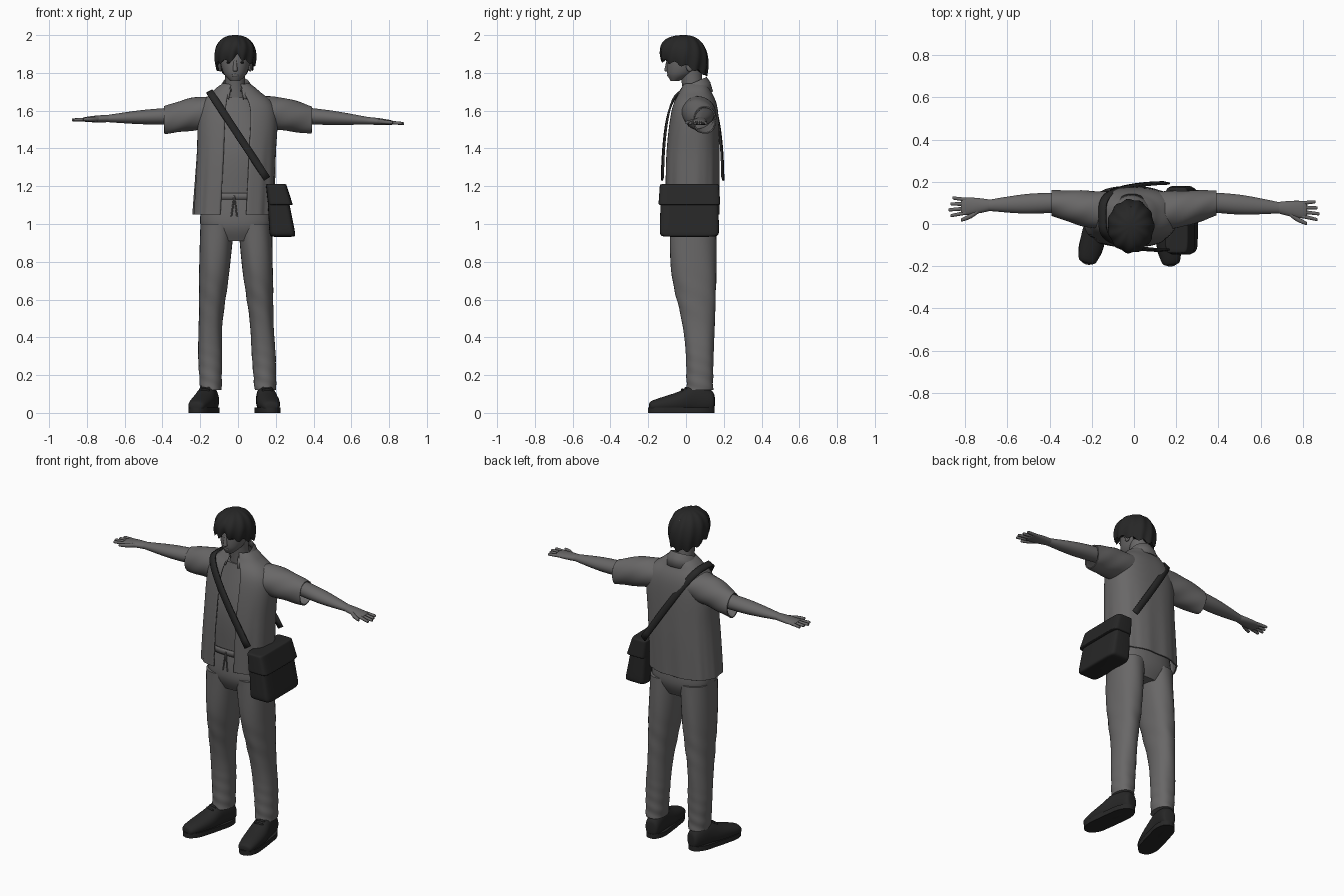
import bpy, bmesh
from math import sin, cos, pi, exp, radians
from mathutils import Vector

cube = bpy.data.objects.get("Cube")
if cube:
    bpy.data.objects.remove(cube)


def material(name, colour):
    result = bpy.data.materials.new(name)
    result.use_nodes = True
    result.diffuse_color = colour
    shader = result.node_tree.nodes["Principled BSDF"]
    shader.inputs["Base Color"].default_value = colour
    shader.inputs["Roughness"].default_value = 0.8
    return result


GREY = material("warm_grey", (0.14, 0.136, 0.136, 1))
DARK = material("charcoal", (0.02, 0.02, 0.02, 1))


def skin_rows(name, rows, colour, closed=True, cap=True, solid=0):
    """Bridge rows of points into a smooth surface."""
    bm = bmesh.new()
    grid = [[bm.verts.new(point) for point in row] for row in rows]
    count = len(grid[0])
    for low, high in zip(grid, grid[1:]):
        for i in range(count if closed else count - 1):
            following = (i + 1) % count
            bm.faces.new((low[i], low[following], high[following], high[i]))
    if cap and closed:
        bm.faces.new(grid[0])
        bm.faces.new(grid[-1])
    bmesh.ops.recalc_face_normals(bm, faces=bm.faces)
    mesh = bpy.data.meshes.new(name)
    bm.to_mesh(mesh)
    bm.free()
    mesh.materials.append(colour)
    part = bpy.data.objects.new(name, mesh)
    bpy.context.collection.objects.link(part)
    if solid:
        thickness = part.modifiers.new("thickness", 'SOLIDIFY')
        thickness.thickness, thickness.offset = solid, 0
    bpy.ops.object.select_all(action='DESELECT')
    part.select_set(True)
    bpy.context.view_layer.objects.active = part
    bpy.ops.object.shade_smooth_by_angle(angle=radians(50))
    return part


def power(value, exponent):
    """Signed power, used for rounded-square sections."""
    return (1 if value > 0 else -1) * abs(value) ** exponent


def sample(keys, amount):
    """Smooth curve through the keys, amount running from 0 to 1."""
    place = amount * (len(keys) - 1)
    i = min(int(place), len(keys) - 2)
    t = place - i
    before, start, end, after = keys[max(i - 1, 0)], keys[i], keys[i + 1], keys[min(i + 2, len(keys) - 1)]
    blend = start.lerp(end, t * t * (3 - 2 * t))
    return blend + (end - before) / 2 * t * (1 - t) ** 2 - (after - start) / 2 * t * t * (1 - t)


def loft(name, keys, colour, rows=24, sides=32, square=2, gap=0, wave=None, dome=0, **options):
    """Each key is a centre x, y, z and two radii; a dome rounds off both ends."""
    keys = [Vector(key) for key in keys]
    travel = [abs(b - a) for a, b in zip(keys[0][:3], keys[-1][:3])]
    main = travel.index(max(travel))
    first, second = [axis for axis in range(3) if axis != main]
    grid = []
    for k in range(rows + 1):
        amount = (1 - cos(pi * k / rows)) / 2
        *centre, wide, deep = sample(keys, amount)
        scale = 1
        if dome:
            scale = max(.1, (1 - abs(2 * amount - 1) ** dome) ** (1 / dome))
        row = []
        for i in range(sides):
            angle = gap - pi / 2 + 2 * (pi - gap) * i / (sides - 1 if gap else sides)
            swell = scale * (1 + (wave(angle, centre[main]) if wave else 0))
            point = Vector(centre)
            point[first] += wide * swell * power(cos(angle), 2 / square)
            point[second] += deep * swell * power(sin(angle), 2 / square)
            row.append(point)
        grid.append(row)
    return skin_rows(name, grid, colour, closed=not gap, **options)


def blob(name, x, y, z, wide, deep, tall, colour):
    return loft(name, [(x, y, z - tall, wide, deep), (x, y, z + tall, wide, deep)],
                colour, rows=10, sides=12, dome=2)


# Torso: tee and open shirt with hanging folds
def hanging_folds(angle, z):
    return .03 * max(0, 1.5 - z) * (sin(11 * angle) + sin(19 * angle) / 2)


loft("tee", [(-.01, .035, 1.14, .16, .11), (0, .04, 1.4, .18, .12), (-.01, .05, 1.67, .1, .07)],
     GREY, square=2.4)
loft("shirt", [(-.025, .033, 1.05, .21, .14), (-.01, .035, 1.35, .205, .14), (0, .045, 1.6, .2, .12),
               (-.01, .05, 1.7, .12, .08), (-.01, .05, 1.74, .07, .06)],
     GREY, rows=40, sides=96, square=2.5, gap=.25, solid=.008, wave=hanging_folds)

# Folded collar, low at the front opening and high at the nape
collar = []
for radius, front, back in ((.065, 1.7, 1.74), (.07, 1.715, 1.775), (.085, 1.69, 1.75), (.1, 1.66, 1.7)):
    row = []
    for i in range(33):
        angle = .4 - pi / 2 + 2 * (pi - .4) * i / 32
        height = front + (back - front) * (1 + sin(angle)) / 2
        row.append((radius * cos(angle) - .01, radius * sin(angle) + .04, height))
    collar.append(row)
skin_rows("collar", collar, GREY, closed=False, solid=.007)

# Sleeves, arms and hands
for mirror, side, droop in ((-1, "right", .04), (1, "left", .08)):
    def reach(x, wide, deep, forward=0):
        drop = droop * (x - .4)
        return mirror * x, .1 - drop - forward, 1.57 - drop, wide, deep

    def sleeve_folds(angle, x):
        return .02 * sin(4 * angle + 45 * x)

    loft(side + "_sleeve", [(mirror * .1, .06, 1.595, .09, .08), (mirror * .25, .075, 1.58, .08, .083),
                            (mirror * .39, .1, 1.55, .057, .07)],
         GREY, cap=False, solid=.007, wave=sleeve_folds)
    loft(side + "_arm", [reach(.3, .045, .045), reach(.5, .047, .038), reach(.7, .025, .018)], GREY)
    loft(side + "_palm", [reach(.67, .025, .02), reach(.75, .038, .018), reach(.82, .043, .012)],
         GREY, dome=6)
    # Four fingers fanned out, then the thumb
    for i in range(4):
        spread = .03 - .02 * i
        tip = .88 - .01 * abs(i - 1)
        loft(f"{side}_finger_{i + 1}", [reach(.79, .01, .01, spread), reach(tip, .008, .008, spread * 1.4)],
             GREY, rows=12, sides=10, dome=6)
    loft(side + "_thumb", [reach(.72, .014, .013, .01), reach(.77, .013, .012, .045),
                           reach(.82, .009, .009, .065)], GREY, rows=12, sides=10, dome=6)


# Trousers: seat, waistband, cords, legs
def leg_creases(angle, z):
    knee = exp(-((z - .6) / .1) ** 2) * sin(3 * angle + 50 * z)
    ankle = max(0, 1 - z / .4) * sin(2 * angle + 90 * z)
    return .02 * knee + .04 * ankle + .01 * sin(5 * angle + 14 * z)


loft("trouser_seat", [(-.01, .035, .91, .13, .09), (-.01, .035, 1, .19, .125), (-.015, .035, 1.16, .165, .113)],
     GREY, square=2.4)
loft("waistband", [(-.015, .035, 1.13, .172, .12), (-.015, .035, 1.165, .17, .12)],
     GREY, rows=2, square=2.4, solid=.006, cap=False)
for name, x in (("right", -.035), ("left", -.005)):
    loft(name + "_drawstring", [(x, -.097, 1.04, .004, .004), (-.02, -.09, 1.15, .004, .004)],
         GREY, rows=4, sides=8)

for mirror, side, turn in ((-1, "right", -15), (1, "left", 7)):
    loft(side + "_trouser_leg", [
        (mirror * .1 - .01, .035, 1, .09, .123), (mirror * .115 - .01, .042, .75, .08, .12),
        (mirror * .135 - .01, .065, .48, .063, .087), (mirror * .142 - .005, .073, .3, .063, .073),
        (mirror * .144, .073, .12, .057, .07)], GREY, rows=60, square=2.2, wave=leg_creases)

    # Shoe: rounded upper, waisted sole, laces
    def sole_waist(angle, z):
        return -.1 * exp(-((abs(cos(angle)) - 1) / .1) ** 2)

    shoe = [loft(side + "_shoe", [(0, 0, .06, .045, .06), (0, -.1, .075, .05, .077),
                                  (0, -.2, .055, .06, .053), (0, -.345, .035, .05, .03)],
                 DARK, dome=5, square=2.2),
            loft(side + "_sole", [(0, -.175, 0, .066, .177), (0, -.175, .028, .066, .177)],
                 DARK, rows=3, sides=48, square=2.4, wave=sole_waist)]
    for i in range(3):
        shoe.append(blob(f"{side}_lace_{i + 1}", 0, -.13 - .02 * i, .14 - .01 * i, .03, .006, .008, DARK))
    for part in shoe:
        part.location = (mirror * .135, .148, 0)
        part.rotation_euler.z = radians(turn)

# Head, neck and features
MIDDLE = -.015
loft("neck", [(-.01, .05, 1.62, .07, .06), (MIDDLE, .035, 1.73, .054, .055), (MIDDLE, .02, 1.84, .055, .06)], GREY)
loft("head", [(MIDDLE, -.06, 1.757, .025, .022), (MIDDLE, -.025, 1.8, .062, .075),
              (MIDDLE, 0, 1.88, .08, .1), (MIDDLE, 0, 1.965, .06, .08)], GREY)
loft("nose", [(MIDDLE, -.1, 1.808, .014, .016), (MIDDLE, -.095, 1.87, .008, .008)], GREY, sides=12, dome=5)
blob("lips", MIDDLE, -.09, 1.788, .019, .01, .008, GREY)
for mirror, side in ((-1, "right"), (1, "left")):
    blob(side + "_eye", MIDDLE + mirror * .034, -.09, 1.855, .013, .006, .005, DARK)
    blob(side + "_ear", MIDDLE + mirror * .08, .02, 1.84, .01, .02, .033, GREY)

# Hair: parted cap with chunky locks and a jagged edge
hair = []
BANDS = 16
for band in range(BANDS + 2):
    amount = min(1, max(.02, band / BANDS))
    polar = amount * pi / 2
    row = []
    for i in range(96):
        angle = 2 * pi * i / 96
        facing = -sin(angle)
        edge = 1.84 + facing * (.025 if facing > 0 else .05) + .009 * sin(11 * angle)
        edge += .035 * exp(-((angle - 1.55 * pi) / .16) ** 2)
        spread = sin(polar * 1.25) ** .85 * (1 + .035 * amount * sin(11 * angle + 2 * amount))
        height = edge + (2 - edge) * cos(polar)
        if band > BANDS:
            spread, height = .72, edge + .02
        row.append((MIDDLE + .11 * spread * cos(angle), .127 * spread * sin(angle) - .01, height))
    hair.append(row)
skin_rows("hair", hair, DARK)

# Shoulder bag: body, flap, strap
loft("bag_body", [(.237, .018, .932, .07, .158), (.203, .018, 1.205, .05, .15)], DARK, sides=48, square=7, dome=9)
loft("bag_flap", [(.225, .018, 1.1, .066, .164), (.201, .018, 1.212, .054, .156)], DARK, sides=48, square=7, dome=14)

strap = []
for i in range(41):
    angle = pi * i / 40
    rise = sin(angle)
    point = Vector((.18 - .33 * rise, .035 - .16 * power(cos(angle), .5), 1.2 + .5 * rise))
    strap.append(point)
ribbon = []
chest = Vector((0, .035, 1.42))
for before, point, after in zip(strap, strap[1:], strap[2:]):
    across = (after - before).cross(point - chest).normalized() * .019
    ribbon.append((point - across, point, point + across))
skin_rows("strap", ribbon, DARK, closed=False, solid=.01)
